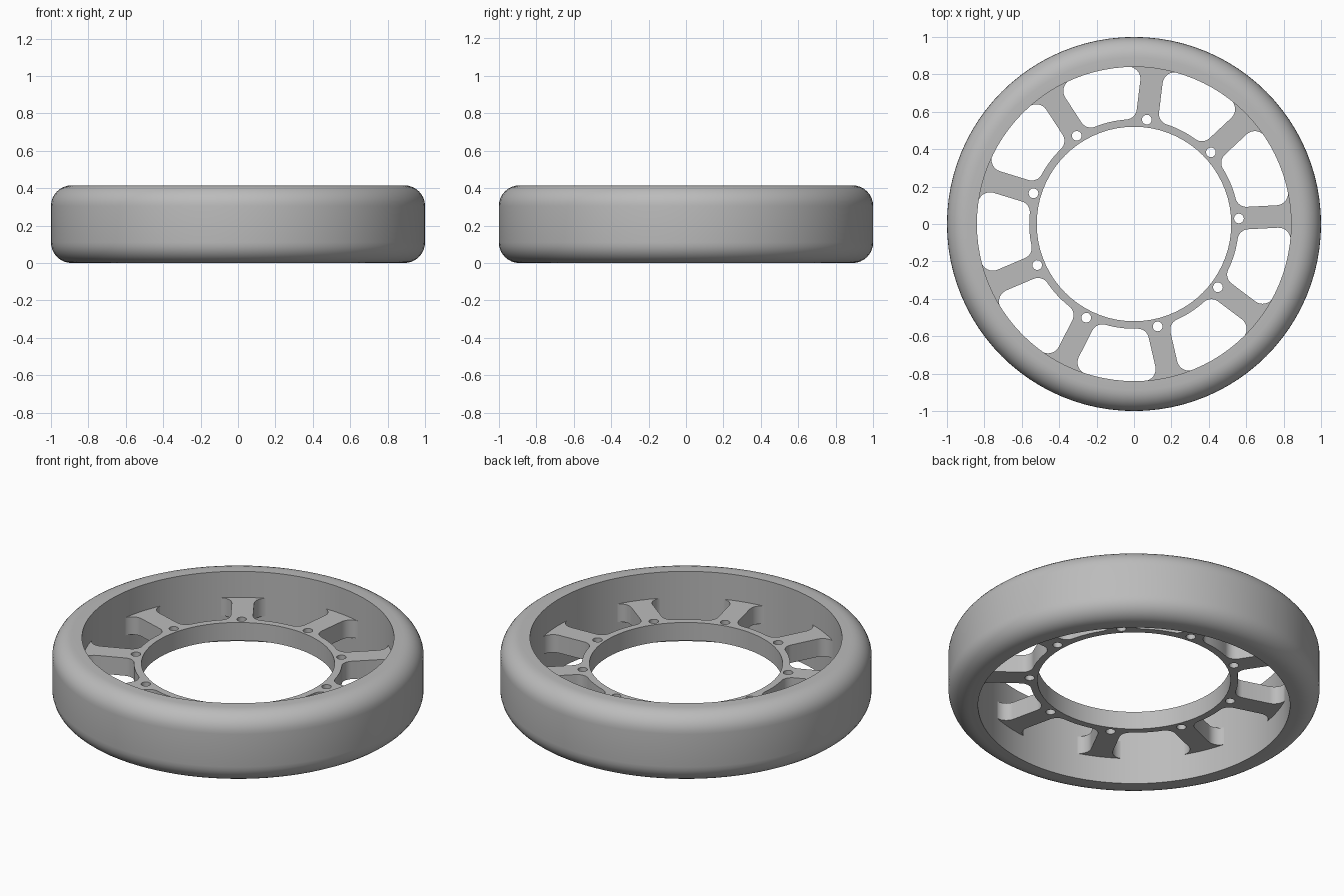
import bpy, bmesh
from math import sin, cos, pi, sqrt, atan2, radians

cube = bpy.data.objects.get("Cube")
if cube:
    bpy.data.objects.remove(cube, do_unlink=True)

HEIGHT, ROUND, RIM_IN = 0.415, 0.11, 0.84
HUB_IN, HUB_OUT, PLATE_OUT = 0.52, 0.56, 0.87
SPOKES, FIRST = 9, radians(3)
STEP = 2 * pi / SPOKES

grey = bpy.data.materials.new("grey")
grey.use_nodes = True
colour = (0.5, 0.5, 0.5, 1)
grey.diffuse_color = colour
grey.node_tree.nodes["Principled BSDF"].inputs["Base Color"].default_value = colour


def arc(cx, cy, r, a0, a1, n):
    return [(cx + r * cos(a0 + (a1 - a0) * i / n),
             cy + r * sin(a0 + (a1 - a0) * i / n)) for i in range(n + 1)]


def turn(points, a):
    return [(x * cos(a) - y * sin(a), x * sin(a) + y * cos(a)) for x, y in points]


def circle(r, n, cx=0, cy=0):
    return arc(cx, cy, r, 0, 2 * pi, n)[:-1]


def finish(obj):
    obj.data.materials.clear()
    obj.data.materials.append(grey)
    bpy.ops.object.select_all(action='DESELECT')
    obj.select_set(True)
    bpy.context.view_layer.objects.active = obj
    bpy.ops.object.shade_smooth_by_angle(angle=radians(30))


# Outer rim: rounded section spun about z
section = [(RIM_IN, 0)]
section += arc(1 - ROUND, ROUND, ROUND, -pi / 2, 0, 8)
section += arc(1 - ROUND, HEIGHT - ROUND, ROUND, 0, pi / 2, 8)
section += [(RIM_IN, HEIGHT)]
bm = bmesh.new()
verts = [bm.verts.new((x, 0, z)) for x, z in section]
edges = [bm.edges.new((v, verts[i - 1])) for i, v in enumerate(verts)]
bmesh.ops.spin(bm, geom=verts + edges, axis=(0, 0, 1), cent=(0, 0, 0),
               angle=2 * pi, steps=96, use_merge=True)
bmesh.ops.remove_doubles(bm, verts=bm.verts, dist=1e-5)
bmesh.ops.recalc_face_normals(bm, faces=bm.faces)
mesh = bpy.data.meshes.new("outer_rim")
bm.to_mesh(mesh)
bm.free()
rim = bpy.data.objects.new("outer_rim", mesh)
bpy.context.collection.objects.link(rim)
finish(rim)


# Window between two spokes, with filleted corners, centred on the x axis
def window(half=0.06, inner=0.06, outer=0.065, edge=RIM_IN + 0.002):
    y1, y2 = half + inner, half + outer
    x1 = sqrt((HUB_OUT + inner) ** 2 - y1 ** 2)
    x2 = sqrt((edge - outer) ** 2 - y2 ** 2)
    a1, a2 = atan2(y1, x1), atan2(y2, x2)
    side = arc(0, 0, HUB_OUT, STEP / 2, a1, 4)
    side += arc(x1, y1, inner, a1 + pi, 1.5 * pi, 8)
    side += arc(x2, y2, outer, -pi / 2, a2, 8)
    side += arc(0, 0, edge, a2, STEP / 2, 4)[1:]
    side = turn(side, -STEP / 2)
    return side + [(x, -y) for x, y in reversed(side[1:-1])]


# Spoked hub plate: flat filled outline, extruded, with windows and bolt holes
outlines = [circle(PLATE_OUT, 96), circle(HUB_IN, 72)]
for i in range(SPOKES):
    a = FIRST + i * STEP
    outlines.append(turn(window(), a + STEP / 2))
    outlines.append(turn(circle(0.026, 20, 0.562), a))
curve = bpy.data.curves.new("spoked_hub", 'CURVE')
curve.dimensions = '2D'
curve.fill_mode = 'BOTH'
curve.extrude = 0.053
for points in outlines:
    spline = curve.splines.new('POLY')
    spline.points.add(len(points) - 1)
    for p, (x, y) in zip(spline.points, points):
        p.co = (x, y, 0, 1)
    spline.use_cyclic_u = True
hub = bpy.data.objects.new("spoked_hub", curve)
hub.location.z = HEIGHT / 2
bpy.context.collection.objects.link(hub)
bpy.ops.object.select_all(action='DESELECT')
hub.select_set(True)
bpy.context.view_layer.objects.active = hub
bpy.ops.object.convert(target='MESH')
hub = bpy.context.view_layer.objects.active
bm = bmesh.new()
bm.from_mesh(hub.data)
bmesh.ops.remove_doubles(bm, verts=bm.verts, dist=1e-5)
bmesh.ops.recalc_face_normals(bm, faces=bm.faces)
bm.to_mesh(hub.data)
bm.free()
finish(hub)
